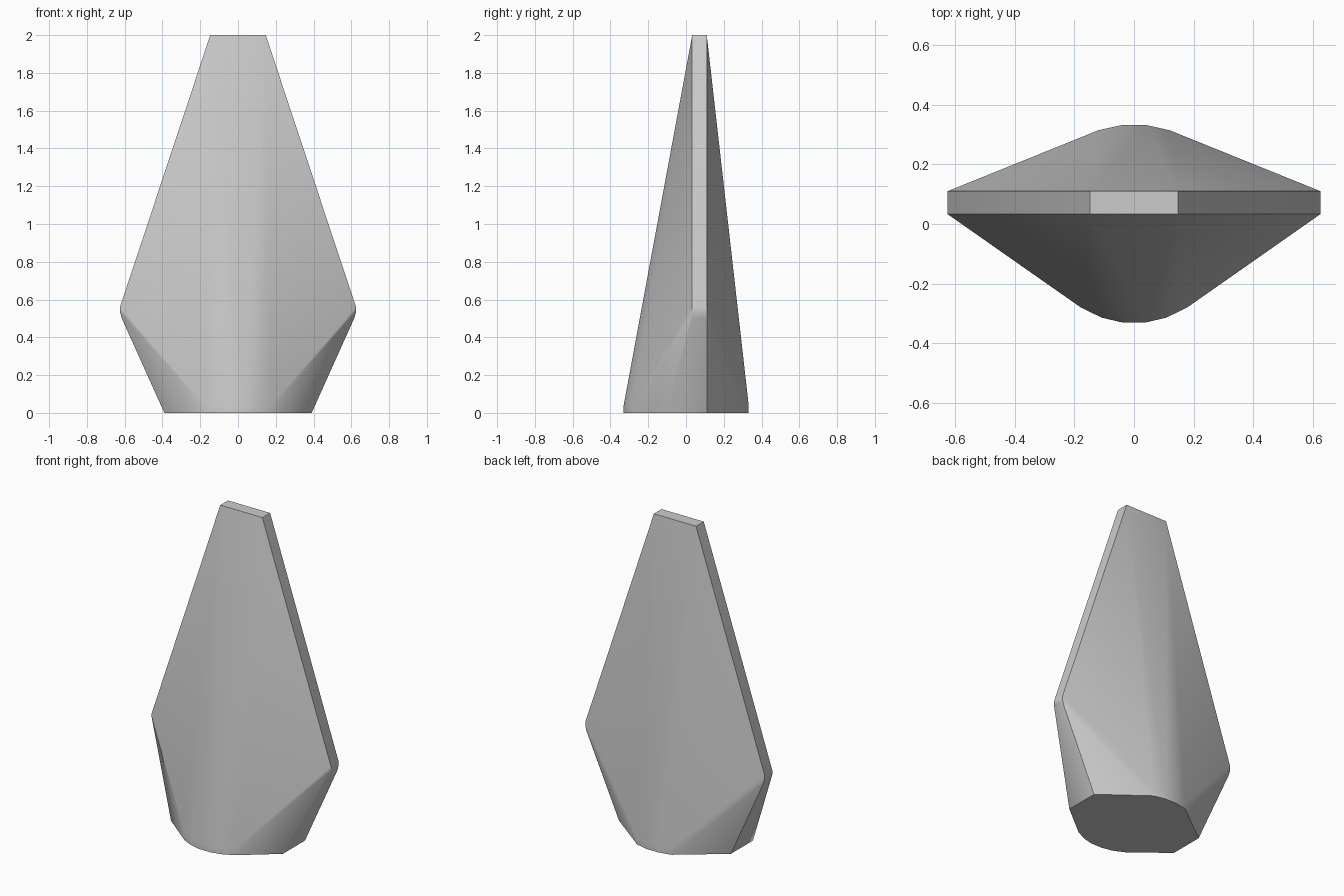
import bpy
import bmesh
import math

# Remove the default object
cube = bpy.data.objects.get("Cube")
if cube:
    bpy.data.objects.remove(cube, do_unlink=True)

# Single plain material
grey = bpy.data.materials.new("plain grey")
grey.use_nodes = True
grey.diffuse_color = (0.6, 0.6, 0.6, 1)
grey.node_tree.nodes["Principled BSDF"].inputs["Base Color"].default_value = (0.6, 0.6, 0.6, 1)

PLATE_FRONT, PLATE_BACK = 0.033, 0.11

# Plate outline seen from the front: top corner and rounded shoulder (x, z)
plate_outline = [(0.147, 2.0), (0.616, 0.585), (0.625, 0.56), (0.625, 0.535), (0.615, 0.5)]
# Rounded belly seen from above (x, y)
belly_curve = [(0.178, -0.28), (0.108, -0.314), (0.04, -0.33),
               (0.12, 0.314), (0.04, 0.332)]
# Corners of the base (x, y)
base_corners = [(0.39, -0.11), (0.39, PLATE_BACK)]

half = [(x, y, z) for x, z in plate_outline for y in (PLATE_FRONT, PLATE_BACK)]
half += [(x, y, 0) for x, y in base_corners + belly_curve]
# Short upright rim above the base
half += [(x, y, 0.04) for x, y in belly_curve]

# Mirror the points and wrap them in one faceted skin
bm = bmesh.new()
for x, y, z in half:
    for side in (1, -1):
        bm.verts.new((side * x, y, z))
hull = bmesh.ops.convex_hull(bm, input=bm.verts[:])
loose = [v for v in bm.verts if not v.link_faces]
bmesh.ops.delete(bm, geom=loose, context="VERTS")
bmesh.ops.dissolve_limit(bm, angle_limit=math.radians(0.5),
                         verts=bm.verts[:], edges=bm.edges[:])
bmesh.ops.recalc_face_normals(bm, faces=bm.faces[:])

mesh = bpy.data.meshes.new("tapered_body")
bm.to_mesh(mesh)
bm.free()
mesh.materials.append(grey)
body = bpy.data.objects.new("tapered_body", mesh)
bpy.context.collection.objects.link(body)

# Smooth the belly, keep the plate and base edges sharp
bpy.ops.object.select_all(action="DESELECT")
body.select_set(True)
bpy.context.view_layer.objects.active = body
bpy.ops.object.shade_smooth_by_angle(angle=math.radians(30))
